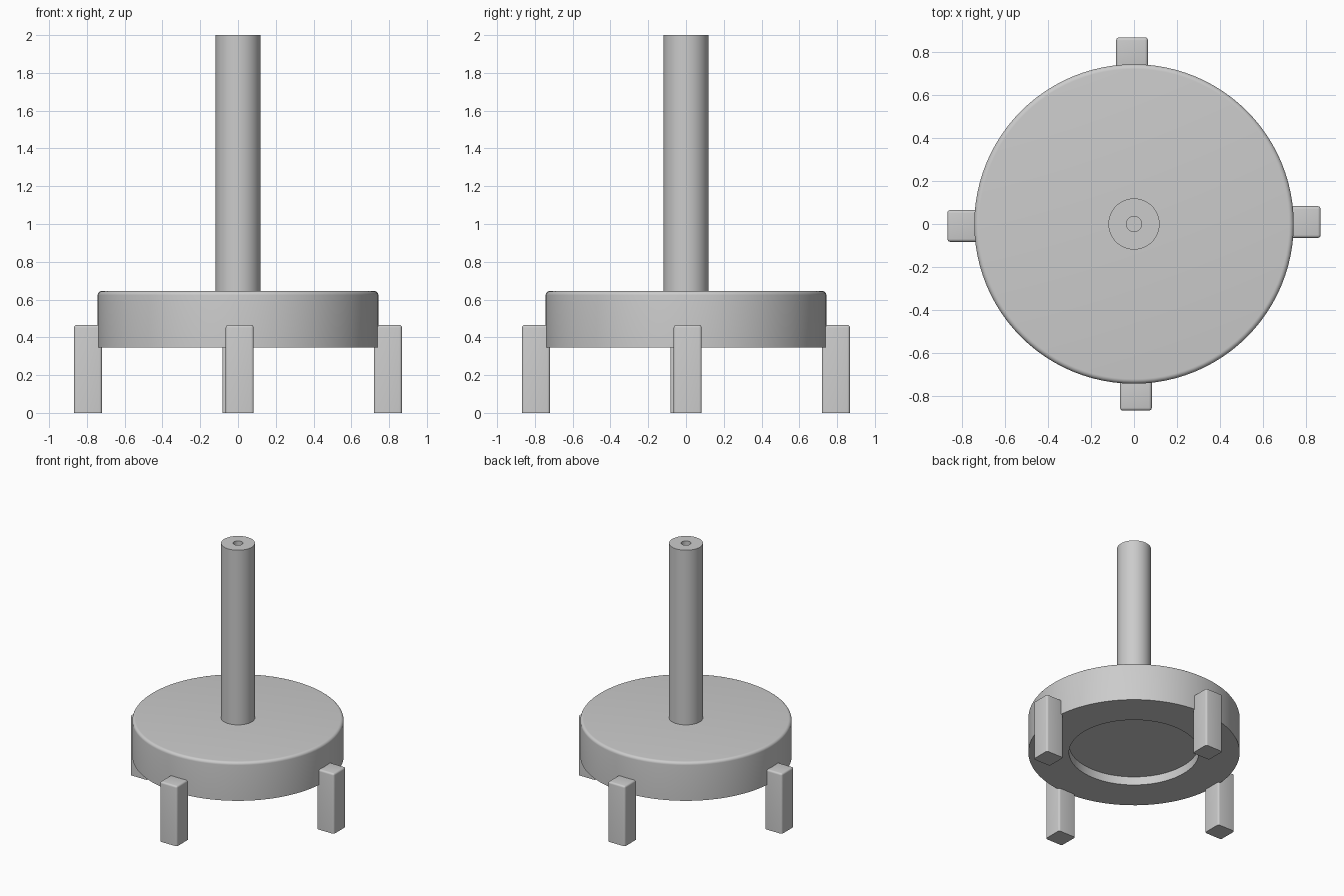
import bpy, bmesh, math
from mathutils import Matrix

old = bpy.data.objects.get("Cube")
if old:
    bpy.data.objects.remove(old, do_unlink=True)

grey = bpy.data.materials.new("plain_grey")
grey.use_nodes = True
colour = (0.6, 0.6, 0.6, 1)
grey.diffuse_color = colour
grey.node_tree.nodes["Principled BSDF"].inputs["Base Color"].default_value = colour


def finish(name, bm):
    bmesh.ops.recalc_face_normals(bm, faces=bm.faces)
    mesh = bpy.data.meshes.new(name)
    bm.to_mesh(mesh)
    bm.free()
    mesh.materials.append(grey)
    obj = bpy.data.objects.new(name, mesh)
    bpy.context.collection.objects.link(obj)
    bpy.ops.object.select_all(action="DESELECT")
    obj.select_set(True)
    bpy.context.view_layer.objects.active = obj
    bpy.ops.object.shade_smooth_by_angle(angle=math.radians(35))
    return obj


def lathe(name, profile, steps=96):
    """Spin a (radius, height) profile around the vertical axis."""
    bm = bmesh.new()
    verts = [bm.verts.new((r, 0, z)) for r, z in profile]
    edges = [bm.edges.new(pair) for pair in zip(verts, verts[1:])]
    bmesh.ops.spin(bm, geom=verts + edges, cent=(0, 0, 0), axis=(0, 0, 1),
                   angle=math.tau, steps=steps)
    bmesh.ops.remove_doubles(bm, verts=bm.verts, dist=0.0005)
    finish(name, bm)


# Round base: recess underneath, rounded top rim
R, TOP, BOTTOM, ROUND = 0.743, 0.645, 0.347, 0.022
rim = [(R - ROUND + ROUND * math.cos(a), TOP - ROUND + ROUND * math.sin(a))
       for a in (math.pi / 2 * i / 6 for i in range(7))]
lathe("base_disc", [(0, BOTTOM + 0.065), (0.457, BOTTOM + 0.065),
                    (0.457, BOTTOM), (R, BOTTOM)] + rim + [(0, TOP)])

# Upright post with a small blind hole in its top
lathe("post", [(0, 0.6), (0.119, 0.6), (0.119, 2), (0.035, 2),
               (0.035, 1.8), (0, 1.8)], 64)

# Four square legs set slightly off the axes, with softened edges except at the foot
WIDTH, HEIGHT = 0.148, 0.465
for i, side in enumerate(("front", "left", "back", "right")):
    bm = bmesh.new()
    bmesh.ops.create_cube(bm, size=1, matrix=Matrix.Translation((0.009, -0.794, HEIGHT / 2))
                          @ Matrix.Diagonal((WIDTH, WIDTH, HEIGHT, 1)))
    soft = [e for e in bm.edges if max(v.co.z for v in e.verts) > 0.1]
    bmesh.ops.bevel(bm, geom=soft, offset=0.014, segments=4, profile=0.5, affect="EDGES")
    bm.transform(Matrix.Rotation(i * math.pi / 2, 4, "Z"))
    finish(side + "_leg", bm)
